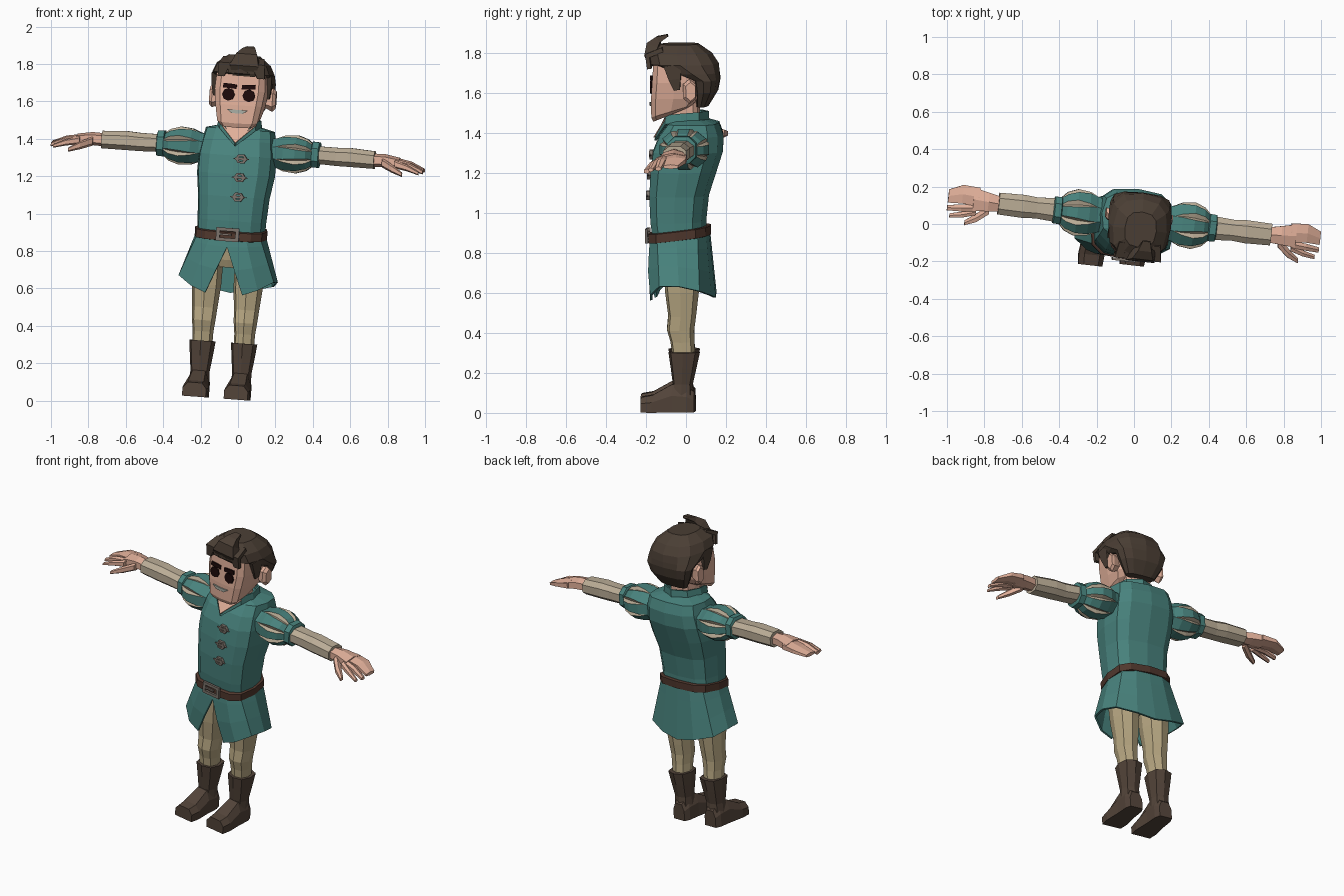
import bpy, bmesh
from math import pi, sin, cos, radians
from mathutils import Matrix, Vector

cube = bpy.data.objects.get("Cube")
if cube:
    bpy.data.objects.remove(cube, do_unlink=True)

# Whole figure leans and turns slightly
POSE = (Matrix.Translation((-0.1, 0, 0.014)) @ Matrix.Rotation(radians(-6.5), 4, 'Z')
        @ Matrix.Rotation(radians(4.3), 4, 'Y'))


def material(name, r, g, b):
    m = bpy.data.materials.new(name)
    m.use_nodes = True
    m.diffuse_color = (r, g, b, 1)
    m.node_tree.nodes["Principled BSDF"].inputs["Base Color"].default_value = (r, g, b, 1)
    return m


TEAL = material("teal cloth", .065, .225, .205)
SKIN = material("skin", .75, .43, .32)
HAIR = material("dark brown hair", .07, .049, .035)
BOOT = material("boot leather", .085, .057, .041)
BELT = material("belt leather", .08, .038, .026)
TAN = material("tan trousers", .48, .39, .225)
CREAM = material("cream sleeve", .5, .42, .31)
METAL = material("dull metal", .2, .17, .145)
EYE = material("eye black", .012, .003, .003)
TEETH = material("teeth grey", .4, .42, .37)


def finish(name, bm, *mats, thick=0):
    bmesh.ops.remove_doubles(bm, verts=bm.verts, dist=.0005)
    bmesh.ops.recalc_face_normals(bm, faces=bm.faces)
    me = bpy.data.meshes.new(name)
    bm.to_mesh(me)
    bm.free()
    me.transform(POSE)
    for m in mats:
        me.materials.append(m)
    ob = bpy.data.objects.new(name, me)
    bpy.context.collection.objects.link(ob)
    if thick:
        mod = ob.modifiers.new("thickness", 'SOLIDIFY')
        mod.thickness = thick
    return ob


def loft(name, rings, *mats, closed=True, caps=True, thick=0, rule=None):
    """Skin a series of equal-length point loops."""
    bm = bmesh.new()
    rows = [[bm.verts.new(p) for p in r] for r in rings]
    n = len(rows[0])
    for a, b in zip(rows, rows[1:]):
        for i in range(n if closed else n - 1):
            j = (i + 1) % n
            f = bm.faces.new((a[i], a[j], b[j], b[i]))
            if rule:
                f.material_index = rule(i)
    if closed and caps:
        bm.faces.new(rows[0])
        bm.faces.new(rows[-1])
    return finish(name, bm, *mats, thick=thick)


def sp(v, p):
    return (abs(v) ** p) * (1 if v >= 0 else -1)


def flat(z, hw, y0, y1, cx=0, tilt=0, n=12, p=.65):
    """Horizontal squarish section between y0 and y1."""
    out = []
    for i in range(n):
        a = 2 * pi * i / n - pi / 2
        dy = sp(sin(a), p) * (y1 - y0) / 2
        out.append((cx + hw * sp(cos(a), p), (y0 + y1) / 2 + dy, z + tilt * dy))
    return out


def across(s, x, cy, cz, ry, rz, n=8, p=.8):
    """Upright section across the arm direction on side s."""
    angles = [2 * pi * (i + .5) / n for i in range(n)]
    return [(s * x, cy + ry * sp(cos(a), p), cz + rz * sp(sin(a), p)) for a in angles]


def strap(name, path, mat):
    """Rectangular strand along points (x, y, z, half width, half thickness)."""
    rings = []
    for i, (x, y, z, w, t) in enumerate(path):
        a, b = path[max(i - 1, 0)], path[min(i + 1, len(path) - 1)]
        d = Vector((0, b[1] - a[1], b[2] - a[2])).normalized()
        k = Vector((0, -d.z, d.y)) * t
        c = Vector((x, y, z))
        rings.append([c + Vector((u * w, 0, 0)) + v * k
                      for u, v in ((-1, -1), (1, -1), (1, 1), (-1, 1))])
    return loft(name, rings, mat)


def plate(name, outline, y, mat, depth=.009):
    """Thin front-facing plate from an (x, z) outline."""
    return loft(name, [[(x, y + d, z) for x, z in outline] for d in (-depth / 2, depth / 2)], mat)


def ngon(cx, cz, rx, rz, n=8):
    return [(cx + rx * cos(2 * pi * i / n), cz + rz * sin(2 * pi * i / n)) for i in range(n)]


# Tunic body, belt and trousers seat
loft("tunic_body", [flat(*r) for r in (
    (.87, .183, -.16, .11), (.95, .185, -.17, .11), (1.08, .193, -.175, .125),
    (1.2, .21, -.168, .165), (1.3, .21, -.155, .198), (1.38, .198, -.122, .2),
    (1.44, .186, -.075, .178), (1.46, .11, -.05, .12))], TEAL)
loft("belt", [flat(z, hw, -hw + .014, hw - .062, tilt=.12) for z, hw in
              ((.86, .186), (.862, .195), (.906, .195), (.91, .186))], BELT)
loft("trouser_seat", [flat(.7, .1, -.08, .07), flat(.74, .16, -.1, .09),
                      flat(.86, .17, -.13, .095)], TAN)

# Skirt of the tunic, split at the front
half = [((.0, -.162), (.1, -.165, .558)), ((.09, -.16), (.18, -.155, .59)),
        ((.165, -.12), (.257, -.1, .64)), ((.188, -.02), (.268, .0, .64)),
        ((.165, .085), (.238, .1, .615)), ((.09, .12), (.12, .145, .585))]
rows = []
for f in (0, .22, .6, 1):
    right = []
    for i, ((tx, ty), (hx, hy, hz)) in enumerate(half):
        g = max(0, f - .22) / .78 if i == 0 else f
        right.append((tx + (hx - tx) * g, ty + (hy - ty) * f - .012 * sin(pi * f) * (i < 2),
                      .88 + (hz - .88) * f))
    back = [(0, .125 + .03 * f, .88 - .315 * f)]
    rows.append(right + back + [(-x, y, z) for x, y, z in reversed(right)])
loft("tunic_skirt", rows, TEAL, closed=False, thick=.012)

# Buckle frame with a tongue
rect = [[(sx * w, .876 + sz * h) for sx, sz in ((-1, -1), (1, -1), (1, 1), (-1, 1))]
        for w, h in ((.062, .036), (.042, .018))]
loft("belt_buckle", [[(x, y, z) for x, z in rect[k]] for k, y in
                     ((0, -.178), (0, -.192), (1, -.192), (1, -.178))], METAL, caps=False)
plate("buckle_tongue", [(-.045, .871), (.02, .871), (.02, .881), (-.045, .881)], -.188, METAL)

# Chest fasteners
for i, (z, y) in enumerate(((1.08, -.175), (1.185, -.169), (1.285, -.157))):
    loops = [(ngon(.04, z, r, r * .82, 6), y + d) for r, d in
             ((.033, .008), (.033, -.01), (.018, -.01), (.018, .008))]
    loft(f"fastener_ring_{i}", [[(x, yy, zz) for x, zz in o] for o, yy in loops], METAL, caps=False)
    plate(f"fastener_bar_{i}", ngon(.04, z, .046, .008, 6), y - .004, METAL)

# Neck, open neckline and collar
loft("neck", [flat(1.36, .075, -.075, .08), flat(1.55, .075, -.075, .085)], SKIN)
bm = bmesh.new()
bm.faces.new([bm.verts.new(p) for p in ((-.1, -.078, 1.468), (0, -.147, 1.365), (.1, -.078, 1.468))])
finish("open_neckline", bm, SKIN, thick=.006)
side = [(.004, -.148, 1.352), (.098, -.082, 1.44), (.122, .0, 1.45), (.095, .09, 1.455)]
base = side + [(0, .13, 1.455)] + [(-x, y, z) for x, y, z in reversed(side)]
top = [(x * .94, y * .98, z + (.012 if y < -.12 else .045)) for x, y, z in base]
loft("collar", [base, top], TEAL, closed=False, thick=.012)

# Head
loft("head", [flat(*r, p=.48) for r in (
    (1.485, .095, -.15, .03, 0, .4), (1.505, .116, -.16, .06, 0, .3), (1.57, .134, -.16, .09),
    (1.65, .145, -.153, .1), (1.74, .14, -.147, .1), (1.78, .12, -.12, .09))], SKIN)
plate("mouth", [(-.057, 1.546), (-.03, 1.526), (.03, 1.526), (.057, 1.546), (.03, 1.545), (-.03, 1.545)],
      -.161, TEETH)
for s, tag in ((1, "left"), (-1, "right")):
    plate(f"{tag}_eye", ngon(s * .055, 1.624, .034, .034), -.154, EYE)
    plate(f"{tag}_eyebrow", [(s * .014, 1.656), (s * .088, 1.66), (s * .085, 1.684), (s * .014, 1.68)],
          -.152, EYE)
    loft(f"{tag}_ear", [across(s, x, .045 + k, 1.61, r, r * 1.75, 6) for x, r, k in
                        ((.12, .025, 0), (.163, .036, .005), (.179, .027, .012))], SKIN)
    strap(f"{tag}_sideburn", [(s * .148, -.035, 1.74, .014, .045), (s * .148, -.025, 1.67, .012, .03),
                              (s * .144, -.015, 1.615, .008, .015)], HAIR)

# Hair cap, fringe locks and quiff
loft("hair_cap", [flat(*r, p=.75) for r in (
    (1.525, .1, .07, .125), (1.6, .145, .065, .172), (1.66, .165, .055, .184),
    (1.695, .17, -.05, .184), (1.74, .168, -.17, .18), (1.79, .145, -.178, .148),
    (1.837, .085, -.11, .08))], HAIR)
for i, (x, w, z) in enumerate(((-.085, .032, 1.72), (-.04, .03, 1.74), (.095, .036, 1.72), (.05, .03, 1.745))):
    strap(f"fringe_lock_{i}", [(x * .85, -.09, 1.815, w, .012), (x, -.165, 1.785, w, .014),
                               (x * 1.2, -.156, z, w * .55, .01)], HAIR)
strap("quiff", [(.02, -.125, 1.74, .06, .03), (.02, -.15, 1.79, .078, .035), (.028, -.145, 1.835, .056, .03),
                (.033, -.118, 1.862, .036, .017), (.036, -.072, 1.882, .02, .006)], HAIR)

# Limbs, built once per side
ARM_Y, ARM_Z = .038, 1.335
for s, tag in ((1, "left"), (-1, "right")):
    # Puffed sleeve: raised strips with pointed cream slots between
    rings = []
    for x, r, slot in ((.15, .08, 0), (.205, .09, 0), (.25, .108, .2), (.315, .113, .4), (.37, .094, .38),
                       (.402, .066, .15)):
        loop = []
        for k in range(8):
            c = 2 * pi * k / 8
            h = pi / 8
            for a, q in ((c - h * (1 - slot), 1), (c + h * (1 - slot), 1), (c + h, 1 - .4 * slot)):
                loop.append((s * x, ARM_Y + 1.14 * r * q * cos(a), ARM_Z - .005 + .93 * r * q * sin(a)))
        rings.append(loop)
    loft(f"{tag}_puff_sleeve", rings, TEAL, CREAM, rule=lambda i: 0 if i % 3 == 0 else 1)
    loft(f"{tag}_sleeve_band", [across(s, x, ARM_Y, ARM_Z, r, r * .95) for x, r in
                                ((.395, .066), (.4, .078), (.435, .076), (.44, .06))], TEAL)
    loft(f"{tag}_forearm_sleeve", [across(s, x, ARM_Y, ARM_Z - d, ry, rz) for x, ry, rz, d in
                                   ((.42, .068, .05, 0), (.53, .06, .052, .002), (.6, .066, .054, 0),
                                    (.735, .062, .05, .004), (.735, .045, .038, .004))], CREAM)
    # Hand: palm, joined outer fingers, two free fingers and thumb
    hand = {
        "palm": ((.72, .035, 1.33, .045, .035), (.79, .04, 1.332, .056, .035), (.87, .045, 1.325, .07, .028)),
        "outer_fingers": ((.84, .06, 1.327, .057, .027), (.93, .066, 1.318, .056, .02),
                          (1.003, .048, 1.295, .04, .011)),
        "middle_finger": ((.85, .0, 1.322, .022, .024), (.93, -.008, 1.312, .021, .019),
                          (1.003, -.015, 1.285, .016, .011)),
        "index_finger": ((.85, -.02, 1.318, .02, .022), (.92, -.043, 1.302, .018, .017),
                         (.985, -.055, 1.278, .013, .01)),
        "thumb": ((.78, .0, 1.32, .028, .025), (.84, -.05, 1.293, .027, .022), (.9, -.085, 1.265, .015, .012))}
    for part, secs in hand.items():
        loft(f"{tag}_{part}", [across(s, *q, n=6) for q in secs], SKIN)
    # Leg and boot
    cx, dy = .111 * s, .0125 * s
    loft(f"{tag}_trouser_leg", [flat(z, hw, y0 + dy, y1 + dy, cx, 0, 8, .8) for z, hw, y0, y1 in (
        (.27, .054, -.065, .05), (.35, .056, -.075, .045), (.41, .063, -.092, .045),
        (.48, .068, -.085, .055), (.6, .079, -.1, .07), (.78, .082, -.11, .08))], TAN)
    loft(f"{tag}_boot_shaft", [flat(z, hw, y0 + dy, y1 + dy, cx, 0, 8, .75) for z, hw, y0, y1 in (
        (.06, .055, -.08, .042), (.14, .052, -.065, .036), (.22, .062, -.075, .055),
        (.3, .071, -.086, .073), (.3, .058, -.07, .055))], BOOT)
    loft(f"{tag}_boot_foot", [[(cx + u * hw * k, y + dy, h * v) for u, v, k in
                               ((-1, 0, 1), (1, 0, 1), (1, .6, 1), (.6, 1, 1), (-.6, 1, 1), (-1, .6, 1))]
                              for y, hw, h in ((.045, .042, .1), (.01, .055, .13), (-.065, .058, .14),
                                               (-.165, .069, .085), (-.222, .064, .075))], BOOT)
